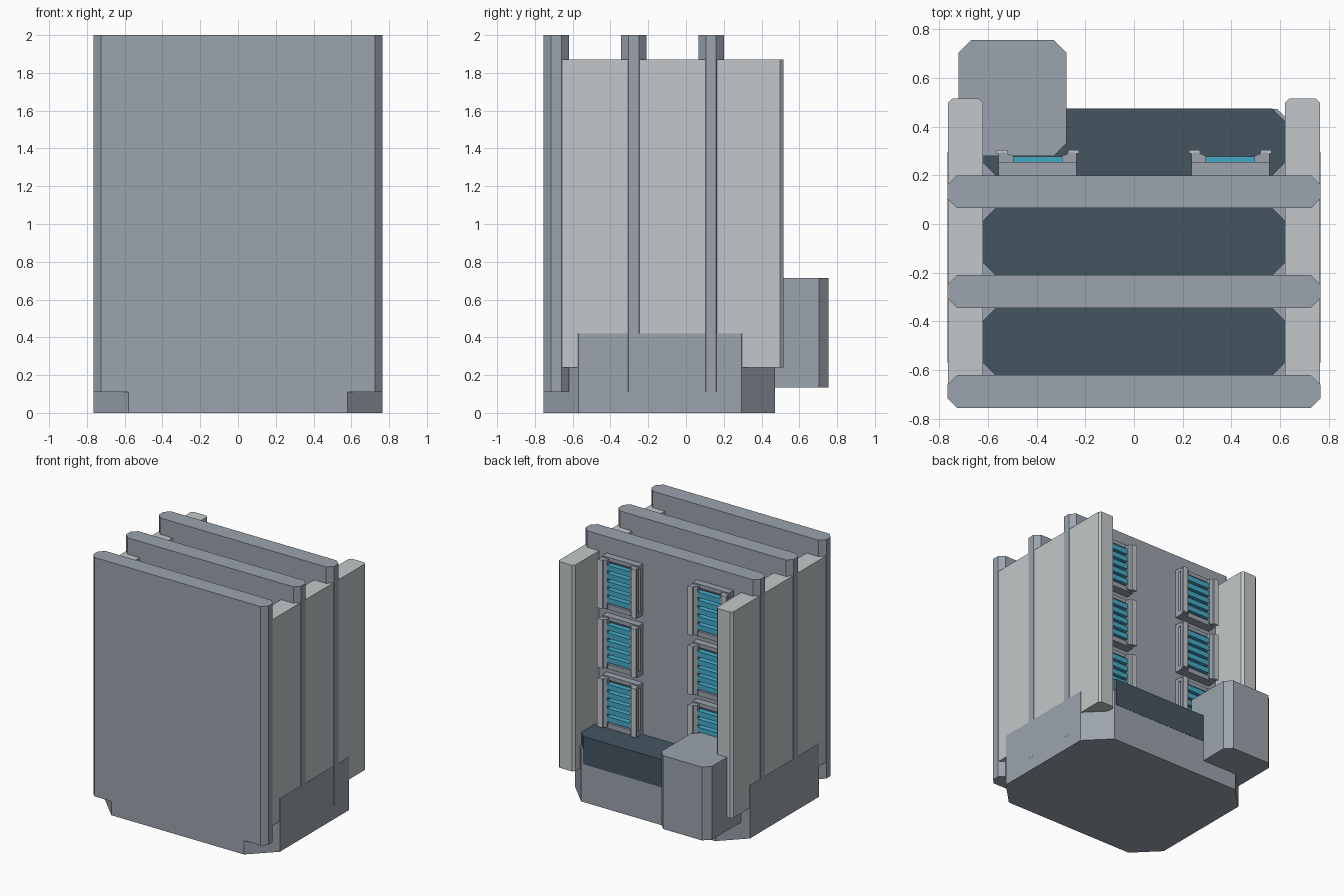
import bpy
import bmesh

if "Cube" in bpy.data.objects:
    bpy.data.objects.remove(bpy.data.objects["Cube"])


def material(name, rgb):
    m = bpy.data.materials.new(name)
    m.diffuse_color = (*rgb, 1)
    m.use_nodes = True
    m.node_tree.nodes["Principled BSDF"].inputs["Base Color"].default_value = m.diffuse_color
    return m


GREY = material("concrete grey", (0.33, 0.37, 0.42))
PALE = material("pale panel", (0.54, 0.575, 0.585))
DARK = material("dark slate", (0.06, 0.09, 0.12))
BLUE = material("window blue", (0.06, 0.40, 0.58))


def prism(name, pts, z0, z1, mat):
    """Extrude a plan outline between two heights."""
    bm = bmesh.new()
    f = bm.faces.new([bm.verts.new((x, y, z0)) for x, y in pts])
    ext = bmesh.ops.extrude_face_region(bm, geom=[f])
    for v in ext["geom"]:
        if isinstance(v, bmesh.types.BMVert):
            v.co.z = z1
    bmesh.ops.recalc_face_normals(bm, faces=bm.faces)
    me = bpy.data.meshes.new(name)
    bm.to_mesh(me)
    bm.free()
    me.materials.append(mat)
    ob = bpy.data.objects.new(name, me)
    bpy.context.collection.objects.link(ob)
    return ob


def octagon(x0, x1, y0, y1, front, back):
    """Rectangle with cut corners."""
    return [(x0 + front, y0), (x1 - front, y0), (x1, y0 + front), (x1, y1 - back),
            (x1 - back, y1), (x0 + back, y1), (x0, y1 - back), (x0, y0 + front)]


def box(name, x0, x1, y0, y1, z0, z1, mat):
    return prism(name, [(x0, y0), (x1, y0), (x1, y1), (x0, y1)], z0, z1, mat)


# Base with wide cut corners
prism("base", octagon(-0.765, 0.765, -0.754, 0.472, 0.185, 0.178), 0, 0.42, GREY)

# Three tall slabs
for y in (-0.755, -0.345, 0.065):
    prism("tall_slab", octagon(-0.766, 0.766, y, y + 0.135, 0.04, 0.04), 0.11, 2, GREY)

# Dark roofs between and behind the slabs
for y0, y1 in ((-0.62, -0.345), (-0.21, 0.065), (0.2, 0.474)):
    prism("dark_roof", octagon(-0.62, 0.62, y0, y1, 0.052, 0.052), 0.3, 0.52, DARK)

# Side panels with small cut corners at the back
for s in (-1, 1):
    xi, xo, c = 0.62, 0.763, 0.018
    prism("side_panel", [(s * x, y) for x, y in
          ((xi, -0.66), (xo, -0.66), (xo, 0.515 - c), (xo - c, 0.515),
           (xi + c, 0.515), (xi, 0.515 - c))], 0.24, 1.87, PALE)

# Rear annex
prism("rear_annex", octagon(-0.72, -0.277, 0.28, 0.755, 0.052, 0.052), 0.135, 0.715, GREY)

# Window bays, two columns by three rows
for cx in (-0.395, 0.395):
    for top in (1.86, 1.39, 0.92):
        bot = top - 0.385
        box("bay_back", cx - 0.11, cx + 0.11, 0.2, 0.235, bot, top, DARK)
        box("bay_lintel", cx - 0.16, cx + 0.16, 0.2, 0.255, top - 0.02, top + 0.01, GREY)
        box("bay_sill", cx - 0.16, cx + 0.16, 0.2, 0.27, bot - 0.01, bot + 0.03, GREY)
        # Stepped posts with pale outer flanges
        for s in (-1, 1):
            post = [(0.10, 0.2), (0.16, 0.2), (0.16, 0.235), (0.145, 0.245),
                    (0.16, 0.255), (0.16, 0.29), (0.14, 0.295), (0.10, 0.28),
                    (0.10, 0.25), (0.11, 0.24), (0.10, 0.23)]
            prism("bay_post", [(cx + s * x, y) for x, y in post], bot, top, GREY)
            a, b = sorted((cx + s * 0.125, cx + s * 0.17))
            box("bay_flange", a, b, 0.29, 0.304, bot, top, PALE)
        # Blue louvres
        for i in range(5):
            z = bot + 0.045 + i * 0.064
            box("blue_louvre", cx - 0.10, cx + 0.10, 0.23, 0.278, z, z + 0.042, BLUE)
